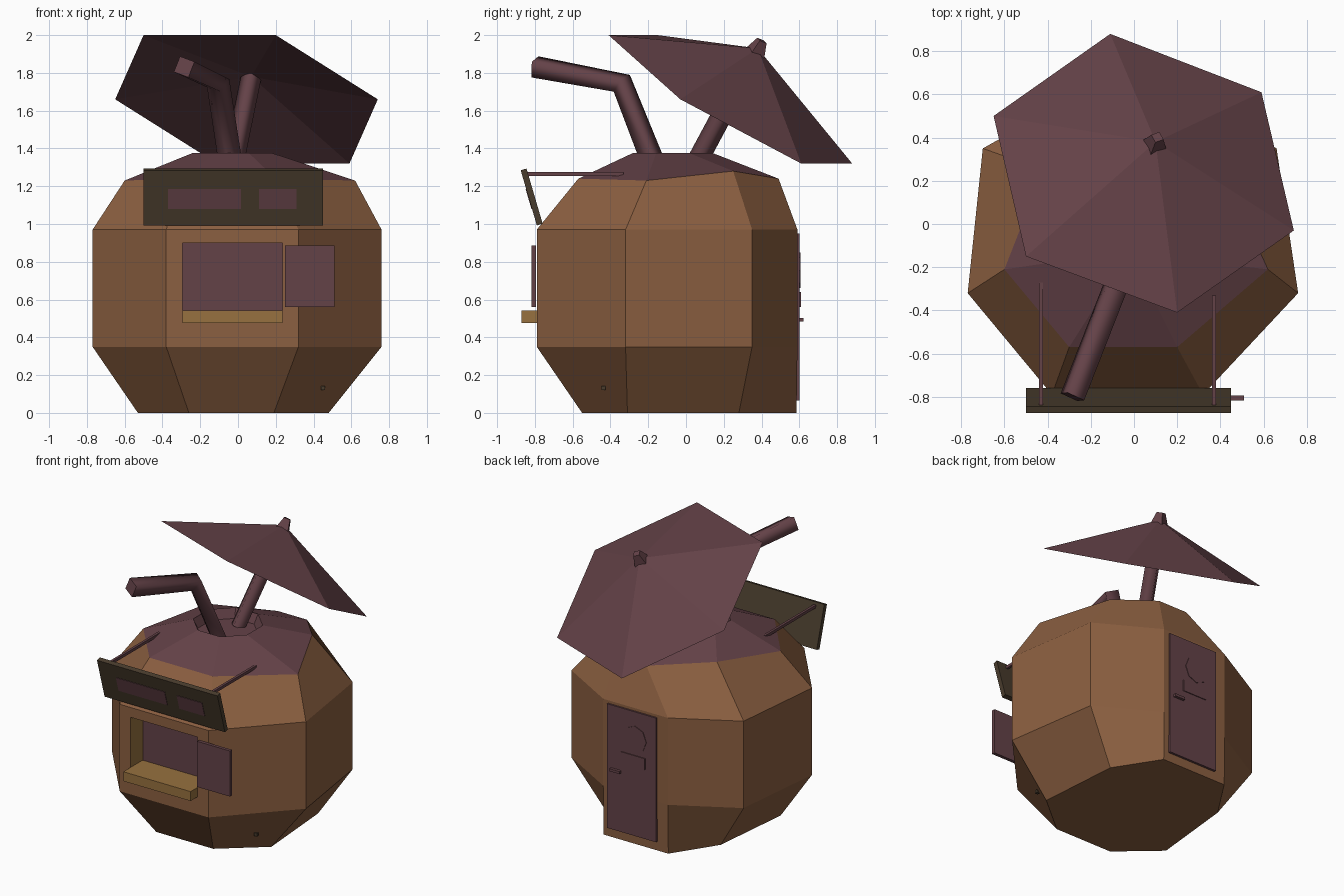
import bpy, bmesh, math
from mathutils import Vector, Matrix

default_cube = bpy.data.objects.get("Cube")
if default_cube:
    bpy.data.objects.remove(default_cube, do_unlink=True)


def make_material(name, red, green, blue):
    material = bpy.data.materials.new(name)
    material.use_nodes = True
    colour = (red, green, blue, 1)
    material.diffuse_color = colour
    material.node_tree.nodes["Principled BSDF"].inputs["Base Color"].default_value = colour
    return material


brown = make_material("shell brown", .26, .115, .052)
maroon = make_material("dull maroon", .127, .054, .064)
ochre = make_material("ochre wood", .31, .165, .05)
olive = make_material("dark olive", .066, .045, .026)


def build(name, verts, faces, materials, slots=None, recalc=True):
    """Mesh object from points and faces, with an optional slot per face."""
    mesh = bpy.data.meshes.new(name)
    mesh.from_pydata(verts, [], faces)
    for material in materials:
        mesh.materials.append(material)
    if slots:
        for polygon, slot in zip(mesh.polygons, slots):
            polygon.material_index = slot
    if recalc:
        bm = bmesh.new()
        bm.from_mesh(mesh)
        bmesh.ops.recalc_face_normals(bm, faces=bm.faces)
        bm.to_mesh(mesh)
        bm.free()
    obj = bpy.data.objects.new(name, mesh)
    bpy.context.collection.objects.link(obj)
    return obj


def box(name, low, high, material, matrix=None):
    """Box between two corners, optionally placed by a matrix."""
    verts = [Vector((x, y, z)) for x in (low[0], high[0])
             for y in (low[1], high[1]) for z in (low[2], high[2])]
    if matrix:
        verts = [matrix @ v for v in verts]
    faces = [(0, 1, 3, 2), (4, 6, 7, 5), (0, 4, 5, 1),
             (2, 3, 7, 6), (0, 2, 6, 4), (1, 5, 7, 3)]
    return build(name, verts, faces, [material])


def tube(name, points, radius, material, tilt=0.0):
    """Four-sided bar along a path."""
    curve = bpy.data.curves.new(name, "CURVE")
    curve.dimensions = "3D"
    curve.bevel_depth = radius
    curve.bevel_resolution = 0
    curve.use_fill_caps = True
    spline = curve.splines.new("POLY")
    spline.points.add(len(points) - 1)
    for point, co in zip(spline.points, points):
        point.co = (*co, 1)
        point.tilt = tilt
    curve.materials.append(material)
    obj = bpy.data.objects.new(name, curve)
    bpy.context.collection.objects.link(obj)
    bpy.ops.object.select_all(action="DESELECT")
    obj.select_set(True)
    bpy.context.view_layer.objects.active = obj
    bpy.ops.object.convert(target="MESH")
    return obj


# Eight-sided shell, cross-sections from the ground up, starting at the front edge
base = [(-.26, -.55), (.19, -.55), (.48, -.31), (.435, .28),
        (.24, .585), (-.27, .585), (-.47, .28), (-.53, -.31)]
belly = [(-.38, -.79), (.32, -.79), (.76, -.32), (.66, .35),
         (.24, .59), (-.27, .59), (-.7, .35), (-.77, -.32)]
shoulder = [(-.3, -.57), (.2, -.57), (.62, -.21), (.41, .25),
            (.2, .49), (-.03, .49), (-.42, .25), (-.6, -.21)]
shoulder_z = [1.24, 1.24, 1.23, 1.28, 1.24, 1.24, 1.28, 1.23]


def rim(radius, z):
    angles = [math.radians(-112.5 + 45 * i) for i in range(8)]
    return [(-.03 + radius * math.cos(a), -.07 + radius * math.sin(a), z) for a in angles]


rings = [[(*p, 0) for p in base], [(*p, .35) for p in belly], [(*p, .97) for p in belly],
         [(*p, z) for p, z in zip(shoulder, shoulder_z)],
         rim(.23, 1.375), rim(.2, 1.31)]
verts = [v for ring in rings for v in ring]
faces, slots = [tuple(range(8))], [0]
for level in range(len(rings) - 1):
    for i in range(8):
        if level == 1 and i == 0:
            continue
        a, b = level * 8 + i, level * 8 + (i + 1) % 8
        faces.append((a, b, b + 8, a + 8))
        slots.append(1 if level >= 3 else 0)
faces.append(tuple(range(len(verts) - 8, len(verts))))
slots.append(1)

# Serving window recessed into the front wall
left, right, sill, head = -.295, .235, .54, .9
start = len(verts)
for y in (-.79, -.65):
    verts += [(left, y, sill), (right, y, sill), (right, y, head), (left, y, head)]
wall = [8, 9, 17, 16]
for i in range(4):
    j = (i + 1) % 4
    faces.append((wall[i], wall[j], start + j, start + i))
    faces.append((start + i, start + j, start + 4 + j, start + 4 + i))
    slots += [0, 2]
faces.append(tuple(range(start + 4, start + 8)))
slots.append(1)
build("shell", verts, faces, [brown, maroon, ochre], slots)

box("counter_shelf", (left, -.87, .475), (right, -.66, .542), ochre)
box("window_shutter", (.25, -.818, .56), (.51, -.795, .885), maroon)

# Leaning sign board with two inlaid panels
lean = Matrix.Translation((-.025, -.817, 1.143)) @ Matrix.Rotation(.285, 4, "X")
box("sign_board", (-.475, -.016, -.152), (.475, .016, .152), olive, lean)
for side, low, high in (("wide", -.345, .04), ("narrow", .135, .335)):
    box(f"sign_panel_{side}", (low, -.019, -.06), (high, -.015, .05), maroon, lean)
for side, x, back in (("right", -.43, -.27), ("left", .37, -.33)):
    box(f"sign_rod_{side}", (x - .009, -.845, 1.255), (x + .009, back, 1.275), maroon)

# Back door with porthole ring, notice plate and handle
box("door", (-.185, .58, .065), (.2, .602, .95), maroon)
box("door_notice", (-.1, .6, .56), (.09, .608, .64), maroon)
box("door_handle", (.09, .6, .485), (.17, .622, .503), maroon)
porthole = [(-.02 + .09 * math.cos(i * math.pi / 4), .6 + y, .755 + .095 * math.sin(i * math.pi / 4))
            for y in (0, .006) for i in range(8)]
build("door_porthole", porthole,
      [tuple(range(8)), tuple(range(8, 16))]
      + [(i, (i + 1) % 8, (i + 1) % 8 + 8, i + 8) for i in range(8)], [maroon])

# Small studs low on the shell
for side, x, y in (("left", .45, -.436), ("right", -.52, -.4)):
    box(f"stud_{side}", (x - .011, y - .011, .12), (x + .011, y + .011, .142), olive)

# Bent drinking straw
tube("straw", [(-.035, -.16, 1.29), (-.105, -.34, 1.745), (-.285, -.8, 1.832)],
     .063, maroon, .45)

# Tilted six-sided parasol: outer cone over a shallower lining
edge = [(-.5, -.15, 2), (.2, -.41, 2), (.74, -.03, 1.66),
        (.59, .61, 1.32), (-.11, .88, 1.32), (-.65, .5, 1.66)]
apex, lining = Vector((.1, .38, 1.93)), Vector((.07, .3, 1.78))
fan = [(i, (i + 1) % 6, 6) for i in range(6)] + [((i + 1) % 6, i, 7) for i in range(6)]
build("parasol_canopy", edge + [apex, lining], fan, [maroon])

axis = Vector((.055, .145, .27)).normalized()
tube("parasol_pole", [apex - axis * .73, apex - axis * .06], .055, maroon, .3)

# Parasol finial: a small faceted knob
knob = bmesh.new()
place = Matrix.Translation(apex + axis * .01) @ axis.to_track_quat("Z", "Y").to_matrix().to_4x4()
bmesh.ops.create_cone(knob, cap_ends=True, segments=4, radius1=.058, radius2=.03,
                      depth=.075, matrix=place)
knob_mesh = bpy.data.meshes.new("parasol_finial")
knob.to_mesh(knob_mesh)
knob.free()
knob_mesh.materials.append(maroon)
bpy.context.collection.objects.link(bpy.data.objects.new("parasol_finial", knob_mesh))
